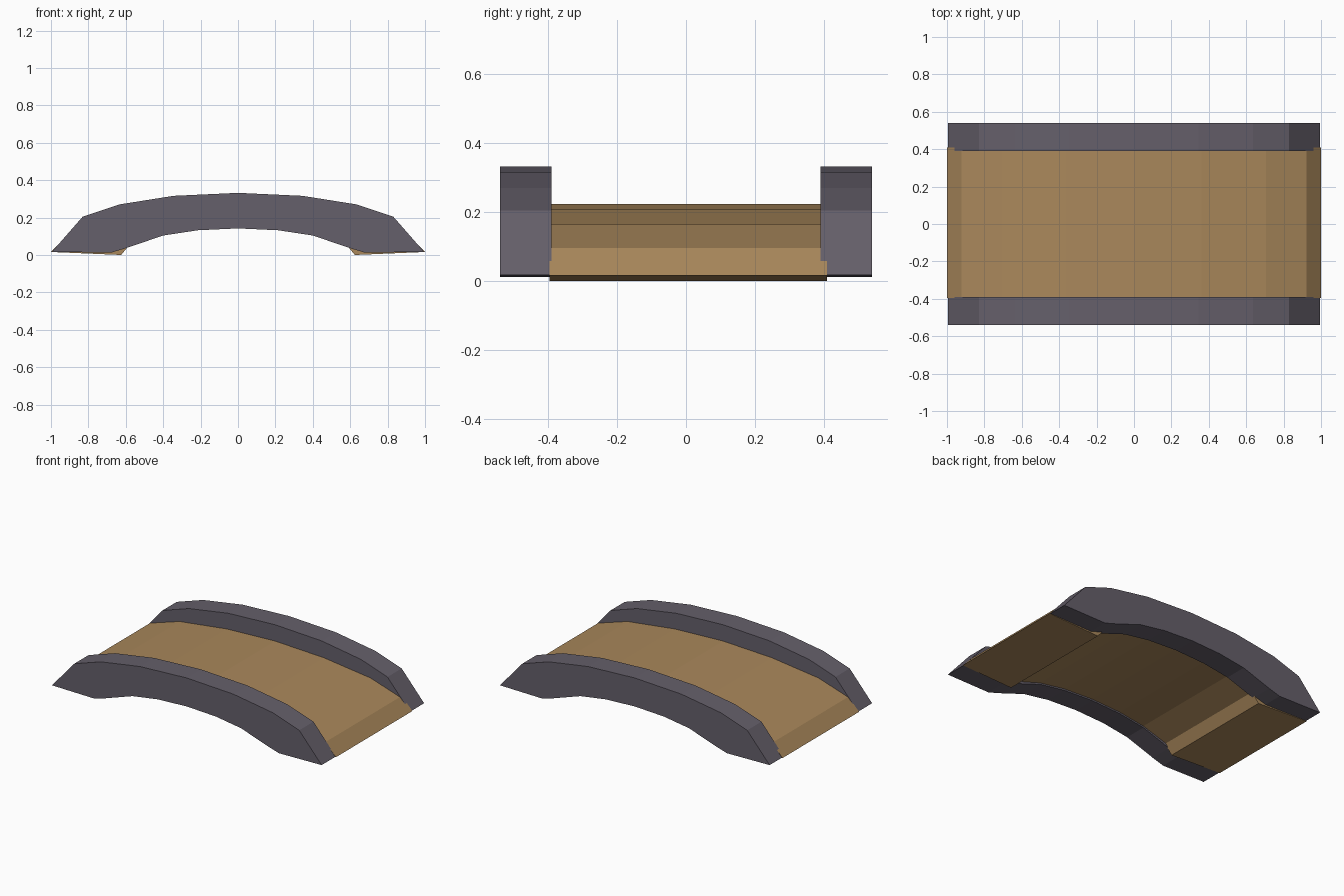
import bpy

if "Cube" in bpy.data.objects:
    bpy.data.objects.remove(bpy.data.objects["Cube"])


def extrude_profile(name, profile, y0, y1, mat):
    """Extrude an (x, z) outline between two y positions."""
    n = len(profile)
    verts = [(x, y, z) for y in (y0, y1) for x, z in profile]
    faces = [tuple(range(n)), tuple(range(2 * n - 1, n - 1, -1))]
    faces += [(i, i + n, (i + 1) % n + n, (i + 1) % n) for i in range(n)]
    mesh = bpy.data.meshes.new(name)
    mesh.from_pydata(verts, [], faces)
    mesh.materials.append(mat)
    obj = bpy.data.objects.new(name, mesh)
    bpy.context.collection.objects.link(obj)
    # Consistent outward normals
    import bmesh
    bm = bmesh.new()
    bm.from_mesh(mesh)
    bmesh.ops.recalc_face_normals(bm, faces=bm.faces)
    bm.to_mesh(mesh)
    bm.free()
    return obj


def arch(top, bottom):
    """Mirror half outlines (each listed from the end to the centre)."""
    upper = top + [(-x, z) for x, z in reversed(top[:-1])]
    lower = bottom + [(-x, z) for x, z in reversed(bottom[:-1])]
    return upper + lower[::-1]


def material(name, color):
    mat = bpy.data.materials.new(name)
    mat.diffuse_color = color
    mat.use_nodes = True
    mat.node_tree.nodes["Principled BSDF"].inputs["Base Color"].default_value = mat.diffuse_color
    return mat


stone = material("stone", (0.13, 0.115, 0.145, 1))
wood = material("wood", (0.40, 0.245, 0.105, 1))

# Arched side walls
wall = arch(
    [(-0.995, 0.017), (-0.83, 0.205), (-0.635, 0.27), (-0.345, 0.316), (0, 0.332)],
    [(-0.68, 0.012), (-0.60, 0.036), (-0.40, 0.104), (-0.215, 0.132), (0, 0.142)])
for name, side in (("front_wall", -1), ("back_wall", 1)):
    extrude_profile(name, wall, side * 0.39, side * 0.54, stone)

# Arched walkway with thick feet, tucked slightly into the walls
deck = arch(
    [(-1.0, 0.016), (-0.922, 0.096), (-0.705, 0.165), (-0.36, 0.208), (0, 0.223)],
    [(-0.625, 0.0), (-0.575, 0.06), (-0.40, 0.114), (-0.215, 0.142), (0, 0.152)])
extrude_profile("deck", deck, -0.396, 0.41, wood)
